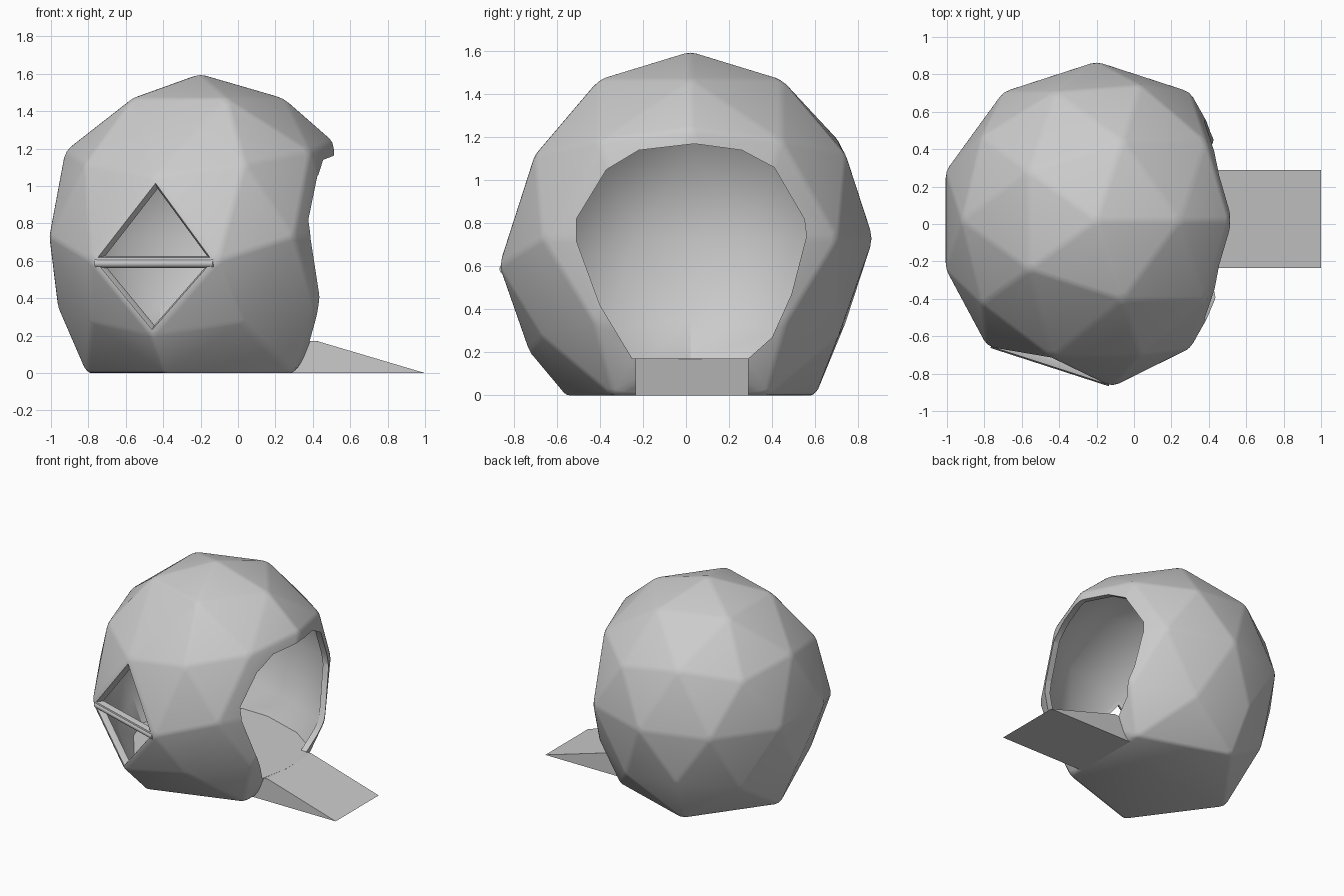
import bpy, bmesh, math
from mathutils import Vector

if "Cube" in bpy.data.objects:
    bpy.data.objects.remove(bpy.data.objects["Cube"])

CENTER = Vector((-0.2, 0.02, 0.73))


def to_object(bm, name):
    bmesh.ops.recalc_face_normals(bm, faces=bm.faces[:])
    me = bpy.data.meshes.new(name)
    bm.to_mesh(me)
    bm.free()
    ob = bpy.data.objects.new(name, me)
    bpy.context.collection.objects.link(ob)
    return ob


def loft(name, rings):
    """Closed solid through rings with equal point counts."""
    bm = bmesh.new()
    rows = [[bm.verts.new(p) for p in r] for r in rings]
    n = len(rows[0])
    for a, b in zip(rows, rows[1:]):
        for i in range(n):
            j = (i + 1) % n
            bm.faces.new((a[i], a[j], b[j], b[i]))
    bm.faces.new(rows[0])
    bm.faces.new(rows[-1])
    return to_object(bm, name)


def apply_mod(ob, kind, **props):
    m = ob.modifiers.new(kind.lower(), kind)
    for k, v in props.items():
        setattr(m, k, v)
    bpy.context.view_layer.objects.active = ob
    bpy.ops.object.modifier_apply(modifier=m.name)


def cut(ob, cutter):
    apply_mod(ob, 'BOOLEAN', operation='DIFFERENCE', solver='EXACT', object=cutter)
    bpy.data.objects.remove(cutter, do_unlink=True)


# Window corners: left, right, top, bottom
WL, WR = Vector((-0.79, -0.65, 0.6)), Vector((-0.11, -0.87, 0.6))
WT, WB = Vector((-0.44, -0.71, 1.05)), Vector((-0.46, -0.73, 0.2))

# Adjusted dome corners: (angle, unit height) -> position
MOVED = [
    (234, 0, WL), (270, 0, WR), (252, 0.5257, WT), (252, -0.4472, WB),
    (0, 0.4472, (0.51, 0.02, 1.24)),
    (18, 0, (0.54, 0.28, 0.73)), (-18, 0, (0.54, -0.24, 0.73)),
    (0, -0.5257, (0.45, 0.02, 0.2)),
]


def dome_bmesh():
    bm = bmesh.new()
    bmesh.ops.create_icosphere(bm, subdivisions=2, radius=1)
    unit = {v: v.co.copy() for v in bm.verts}
    for v, u in unit.items():
        v.co = CENTER + Vector((u.x * 0.85, u.y * 0.85, u.z * 0.87))
        if u.z < -0.7:                      # flat, widened base
            v.co = Vector((CENTER.x + u.x * 1.165, CENTER.y + u.y * 1.165, 0))
    for ang, h, pos in MOVED:
        r = math.sqrt(1 - h * h)
        a = math.radians(ang)
        key = Vector((r * math.cos(a), r * math.sin(a), h))
        v = min(unit, key=lambda w: (unit[w] - key).length)
        v.co = Vector(pos)
    return bm


# Faceted dome with softened edges
dome = to_object(dome_bmesh(), "dome_shell")
apply_mod(dome, 'BEVEL', width=0.02, segments=2, limit_method='ANGLE',
          angle_limit=math.radians(8))

# Hollow interior with a flat floor
bm = dome_bmesh()
for v in bm.verts:
    v.co = CENTER + (v.co - CENTER) * 0.945
cutres = bmesh.ops.bisect_plane(bm, geom=bm.verts[:] + bm.edges[:] + bm.faces[:],
                                plane_co=(0, 0, 0.17), plane_no=(0, 0, 1), clear_inner=True)
rim = [e for e in bm.edges if e.is_boundary]
bmesh.ops.holes_fill(bm, edges=rim, sides=0)
cut(dome, to_object(bm, "cavity_cutter"))

# Round doorway
door = [(0.04, 1.17), (0.26, 1.14), (0.41, 1.06), (0.55, 0.82), (0.56, 0.74),
        (0.49, 0.47), (0.40, 0.27), (0.29, 0.172), (-0.25, 0.172), (-0.40, 0.42),
        (-0.51, 0.72), (-0.51, 0.82), (-0.37, 1.05), (-0.22, 1.14)]
cut(dome, loft("door_cutter", [[(x, y, z) for y, z in door] for x in (0.15, 1.2)]))

# Two triangular windows with sloped frames
for tri in ((WL, WR, WT), (WR, WL, WB)):
    c = sum(tri, Vector()) / 3
    n = (tri[1] - tri[0]).cross(tri[2] - tri[0]).normalized()
    if n.y > 0:
        n = -n
    rings = [[c + (p - c) * f + n * d for p in tri]
             for f, d in ((0.98, 0.04), (0.81, -0.03), (0.81, -0.16))]
    cut(dome, loft("window_cutter", rings))

# Round bar between the windows
d = WR - WL
bpy.ops.mesh.primitive_cylinder_add(vertices=16, radius=0.025, depth=d.length * 0.93,
                                    location=(WL + WR) / 2 + Vector((0.006, 0.019, -0.012)))
bar = bpy.context.object
bar.name = "window_bar"
bar.rotation_euler = d.to_track_quat('Z', 'Y').to_euler()

# Entry ramp
side = [(0.28, 0), (1.0, 0), (0.42, 0.172), (0.28, 0.165)]
ramp = loft("entry_ramp", [[(x, y, z) for x, z in side] for y in (-0.235, 0.29)])

# Smooth shading, sharp edges kept
for ob in (dome, bar):
    bpy.ops.object.select_all(action='DESELECT')
    ob.select_set(True)
    bpy.context.view_layer.objects.active = ob
    bpy.ops.object.shade_smooth_by_angle(angle=math.radians(30))
